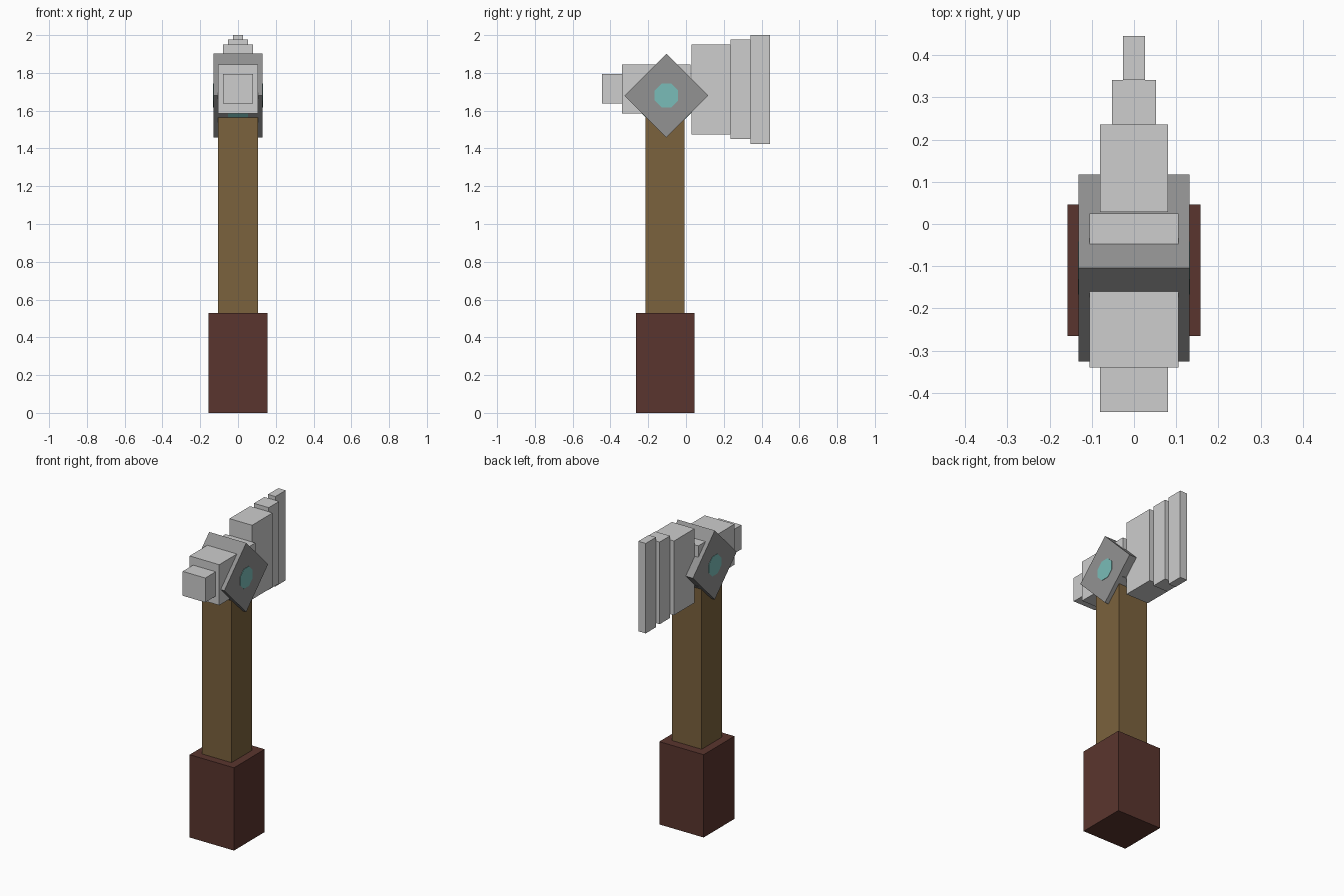
import bpy, math
from mathutils import Matrix, Vector

if "Cube" in bpy.data.objects:
    bpy.data.objects.remove(bpy.data.objects["Cube"])


def material(name, srgb):
    m = bpy.data.materials.new(name)
    lin = [((c / 255 + 0.055) / 1.055) ** 2.4 for c in srgb]
    m.diffuse_color = (*lin, 1)
    m.use_nodes = True
    m.node_tree.nodes["Principled BSDF"].inputs["Base Color"].default_value = m.diffuse_color
    return m


LEATHER = material("dark red leather", (90, 53, 46))
WOOD = material("brown wood", (123, 98, 61))
STEEL = material("light steel", (205, 205, 205))
IRON = material("grey iron", (146, 146, 146))
TEAL = material("teal gem", (122, 188, 184))


def box(name, half_x, y, z, mat, tilt=0):
    """Box centred on x, spanning the y and z ranges, tilted about x."""
    bpy.ops.mesh.primitive_cube_add(
        size=1, location=(0, sum(y) / 2, sum(z) / 2), rotation=(tilt, 0, 0))
    ob = bpy.context.object
    ob.name = name
    ob.scale = (2 * half_x, y[1] - y[0], z[1] - z[0])
    bpy.ops.object.transform_apply(location=False, rotation=False, scale=True)
    ob.data.materials.append(mat)
    return ob


# handle
box("grip", 0.157, (-0.265, 0.046), (0, 0.53), LEATHER)
box("shaft", 0.105, (-0.215, -0.009), (0.53, 1.565), WOOD)

# head core and hammer end
box("head_core", 0.105, (-0.34, 0.025), (1.585, 1.845), STEEL)
box("hammer_end", 0.08, (-0.445, -0.34), (1.637, 1.793), STEEL)

# blade steps, thinner and taller towards the edge
box("blade_root", 0.08, (0.028, 0.236), (1.475, 1.95), STEEL)
box("blade_middle", 0.052, (0.236, 0.341), (1.45, 1.976), STEEL)
box("blade_edge", 0.026, (0.341, 0.445), (1.424, 2.0), STEEL)

# diamond collar
CY, CZ, SIDE = -0.104, 1.68, 0.313
box("diamond_collar", 0.131, (CY - SIDE / 2, CY + SIDE / 2),
    (CZ - SIDE / 2, CZ + SIDE / 2), IRON, math.pi / 4)


# eight-sided inlays on the collar faces
def inlay(name, normal, distance, width):
    bpy.ops.mesh.primitive_cylinder_add(vertices=8, radius=0.068, depth=0.004)
    ob = bpy.context.object
    ob.name = name
    ob.data.transform(Matrix.Rotation(math.pi / 8, 4, "Z"))
    ob.data.transform(Matrix.Diagonal((width, 1, 1, 1)))
    # local z follows the normal
    n = Vector(normal).normalized()
    u = Vector((0, 1, 0)) if n.x else Vector((1, 0, 0))
    v = n.cross(u)
    rot = Matrix((u, v, n)).transposed().to_4x4()
    ob.matrix_world = Matrix.Translation(Vector((0, CY, CZ)) + n * distance) @ rot
    ob.data.materials.append(TEAL)


for s, side in ((-1, "left"), (1, "right")):
    inlay(side + "_inlay", (s, 0, 0), 0.131, 1)
for s, side in ((-1, "front"), (1, "back")):
    inlay(side + "_lower_inlay", (0, s, -1), SIDE / 2, 0.83)
